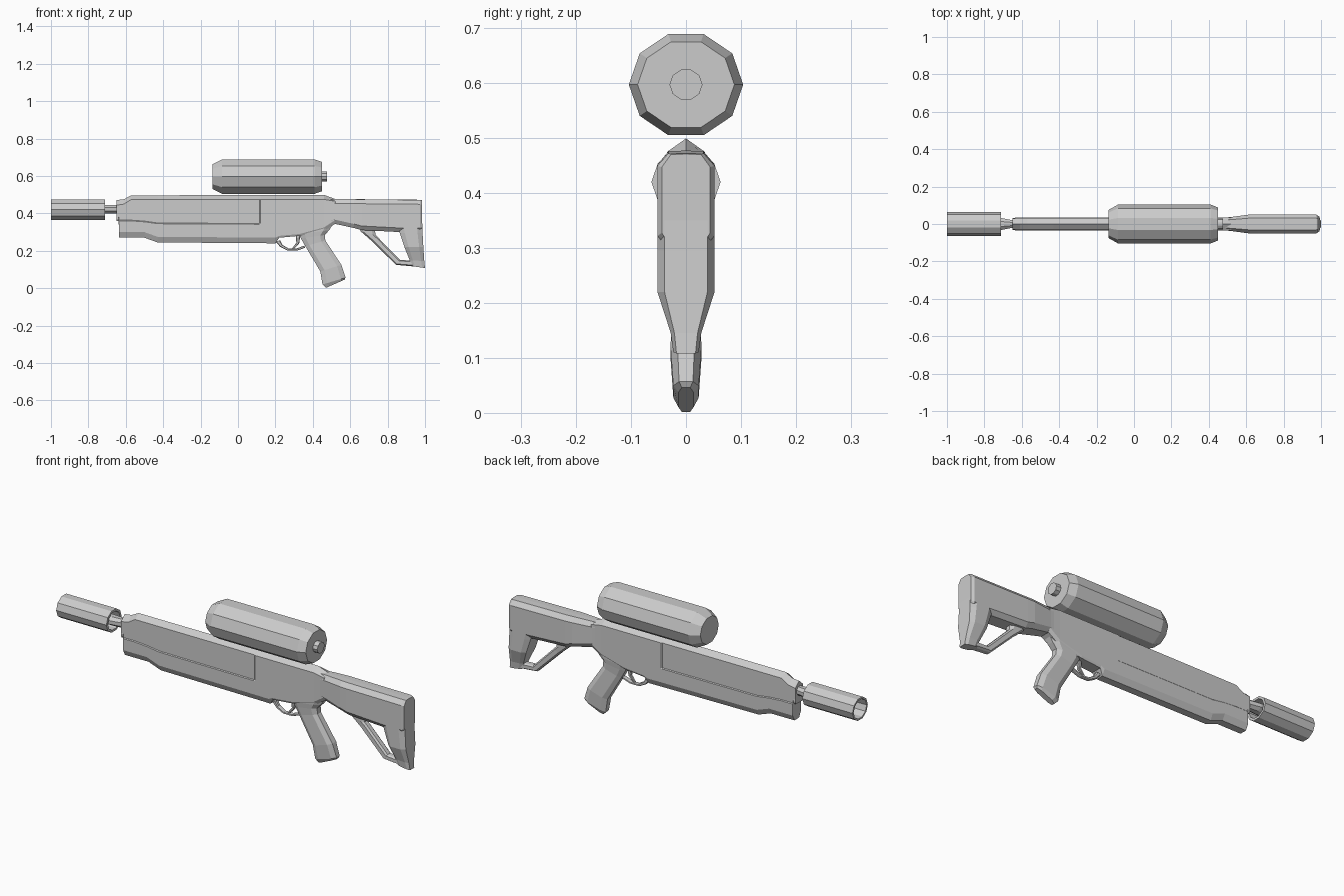
import bpy, bmesh
from math import cos, sin, tau


def skin(name, rings, closed=False):
    """Join equal-sized rings of points with quads; cap the ends unless closed."""
    bm = bmesh.new()
    vs = [[bm.verts.new(p) for p in ring] for ring in rings]
    n = len(vs[0])
    count = len(vs) if closed else len(vs) - 1
    for k in range(count):
        a, b = vs[k], vs[(k + 1) % len(vs)]
        for i in range(n):
            j = (i + 1) % n
            bm.faces.new((a[i], a[j], b[j], b[i]))
    if not closed:
        bm.faces.new(vs[0])
        bm.faces.new(vs[-1])
    bmesh.ops.recalc_face_normals(bm, faces=bm.faces)
    mesh = bpy.data.meshes.new(name)
    bm.to_mesh(mesh)
    bm.free()
    obj = bpy.data.objects.new(name, mesh)
    bpy.context.collection.objects.link(obj)
    return obj


def mirrored(x, half, centre=()):
    """Ring in the yz plane from a right-hand half outline."""
    pts = [(x, y, z) for y, z in half]
    back = [(x, -y, z) for y, z in reversed(half) if y > 0]
    return pts + back


def lathe(name, z, profile, squash=0.93, closed=False, sides=10):
    """Ten-sided turned part along x; profile is (x, radius)."""
    angles = [tau * i / sides for i in range(sides)]
    rings = [[(x, r * cos(a), z + squash * r * sin(a)) for a in angles] for x, r in profile]
    return skin(name, rings, closed)


def bar(name, sections, cut=0.2, edge=0.55):
    """Chamfered bar; sections are (front x, z, back x, z, half width)."""
    rings = []
    for fx, fz, bx, bz, w in sections:
        half = [(0, w * edge), (cut, w), (1 - cut, w), (1, w * edge)]
        side = [(t, y) for t, y in half] + [(t, -y) for t, y in reversed(half)]
        rings.append([(fx + (bx - fx) * t, y, fz + (bz - fz) * t) for t, y in side])
    return skin(name, rings)


# Body with ridged top and slightly wider lower handguard:
# x, ridge z, shoulder z, upper width, ledge z, lower width, bottom z, chamfer
body = [
    (-.65, .472, .445, .030, .38, .031, .36, .01),
    (-.638, .472, .445, .030, .38, .031, .36, .01),
    (-.636, .473, .446, .030, .36, .034, .27, .03),
    (-.61, .476, .45, .030, .36, .034, .27, .03),
    (-.57, .497, .475, .030, .36, .034, .27, .03),
    (-.50, .497, .475, .030, .355, .034, .27, .03),
    (-.43, .497, .475, .030, .345, .034, .245, .03),
    (.115, .498, .475, .030, .342, .034, .241, .03),
    (.12, .498, .475, .034, .342, .034, .241, .03),
    (.20, .498, .475, .034, .34, .034, .24, .03),
    (.22, .498, .475, .034, .34, .034, .27, .01),
    (.33, .499, .475, .034, .34, .034, .28, .01),
    (.46, .499, .475, .034, .36, .034, .305, .02),
    (.52, .477, .465, .036, .38, .036, .345, .02),
]
skin("body", [mirrored(x, [(0, top), (wu, sh), (wu, led + .004), (wl, led),
                           (wl, bot + c), (wl - c * .5, bot), (0, bot)])
              for x, top, sh, wu, led, wl, bot, c in body])

# Stock beam: x, top z, half width, bottom z
stock = [(.47, .474, .033, .335), (.515, .476, .037, .345), (.62, .476, .051, .322),
         (.66, .475, .052, .311), (.87, .473, .052, .30), (.972, .472, .052, .30),
         (.985, .470, .044, .305)]
skin("stock", [mirrored(x, [(0, top + .001), (w * .62, top), (w, top - .023),
                            (w, bot + .022), (w * .65, bot), (0, bot)])
               for x, top, w, bot in stock])

# Shoulder butt, lower stock strut, pistol grip
bar("butt", [(.85, .35, .985, .35, .052), (.865, .295, .987, .295, .052),
             (.89, .22, .991, .22, .052), (.918, .15, .996, .145, .028),
             (.93, .118, 1.0, .108, .023)], cut=.22, edge=.75)
bar("stock_strut", [(.64, .335, .73, .335, .022), (.655, .305, .735, .285, .022),
                    (.71, .257, .75, .27, .02), (.845, .125, .867, .151, .02),
                    (.99, .112, .985, .146, .022)])
bar("grip", [(.31, .34, .52, .36, .032), (.325, .29, .487, .31, .031),
             (.337, .265, .464, .285, .028), (.36, .225, .467, .255, .025),
             (.44, .09, .553, .125, .028), (.452, .02, .575, .057, .023),
             (.47, .002, .57, .046, .014)])

# Trigger guard and trigger
bar("trigger_guard", [(.2, .25, .225, .256, .012), (.225, .222, .238, .232, .011),
                      (.265, .201, .27, .213, .01), (.315, .201, .313, .213, .01),
                      (.36, .217, .355, .228, .011)])
bar("trigger", [(.308, .29, .335, .29, .008), (.312, .243, .327, .24, .008),
                (.288, .212, .296, .207, .006)])

# Open muzzle tube and the barrel running into it
lathe("muzzle_tube", .42, [(-.712, .063), (-1, .063), (-1, .053), (-.712, .05)], closed=True)
skin("barrel", [[(x, w * cos(tau * i / 8 + tau / 16), .422 + .024 * sin(tau * i / 8 + tau / 16))
                 for i in range(8)] for x, w in [(-.78, .04), (-.712, .035), (-.65, .022), (-.6, .022)]])

# Tank above the body with its small valve
lathe("tank", .597, [(-.135, .076), (-.085, .104), (.41, .104), (.45, .088)])
lathe("tank_valve", .597, [(.44, .03), (.476, .03)], squash=.95)
